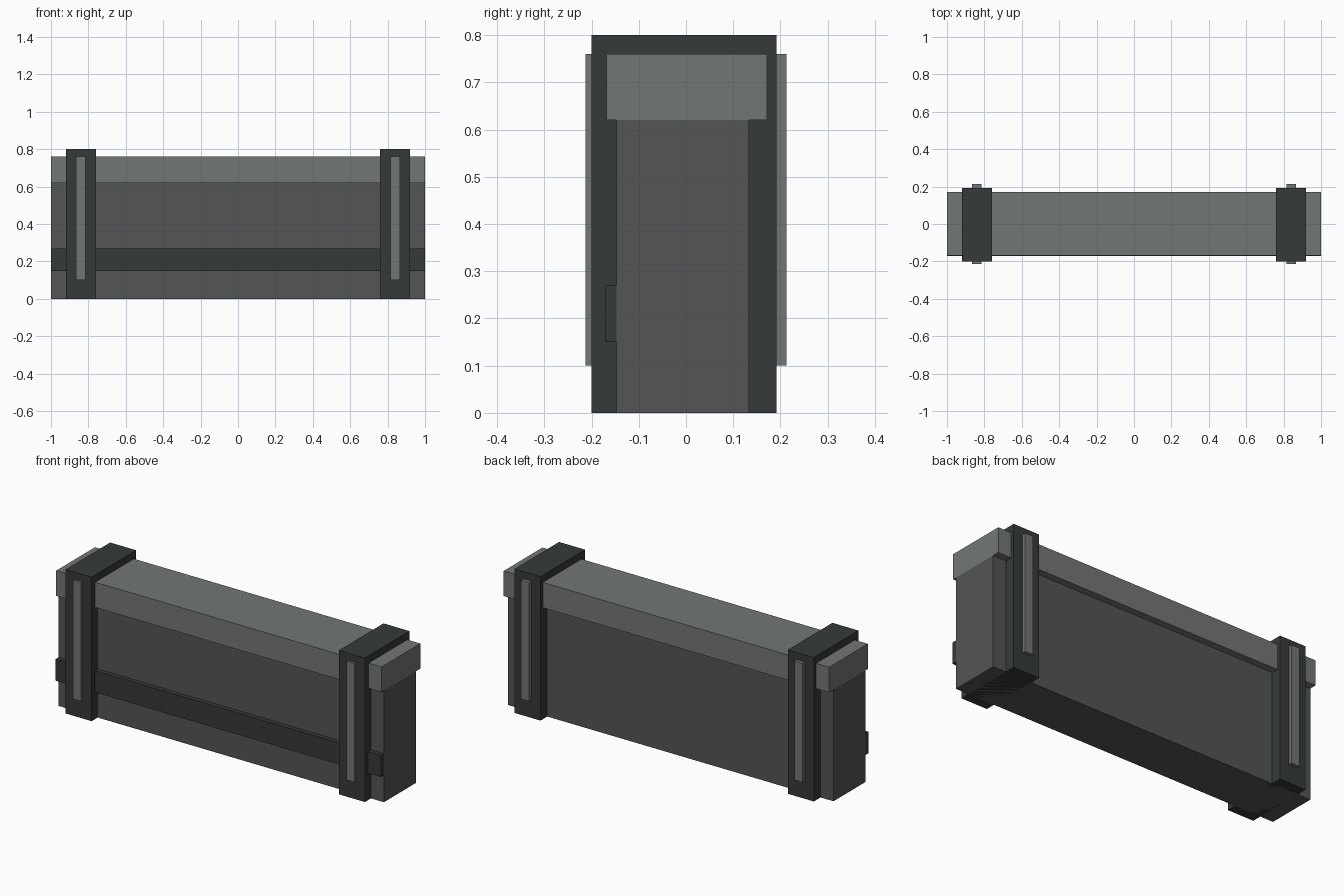
import bpy

if "Cube" in bpy.data.objects:
    bpy.data.objects.remove(bpy.data.objects["Cube"])


def material(name, color):
    m = bpy.data.materials.new(name)
    m.diffuse_color = (*color, 1)
    m.use_nodes = True
    m.node_tree.nodes["Principled BSDF"].inputs["Base Color"].default_value = m.diffuse_color
    return m


WALL = material("wall_grey", (0.085, 0.093, 0.09))
CAP = material("cap_grey", (0.17, 0.185, 0.175))
DARK = material("dark_grey", (0.036, 0.043, 0.041))


def box(name, x, y, z, mat):
    """Box from (min, max) ranges on each axis."""
    (x0, x1), (y0, y1), (z0, z1) = x, y, z
    bpy.ops.mesh.primitive_cube_add(
        size=1, location=((x0 + x1) / 2, (y0 + y1) / 2, (z0 + z1) / 2))
    ob = bpy.context.object
    ob.name = name
    ob.scale = (x1 - x0, y1 - y0, z1 - z0)
    bpy.ops.object.transform_apply(location=False, rotation=False, scale=True)
    ob.data.materials.append(mat)
    return ob


# Wall core, overhanging coping and front rail
box("wall_body", (-1, 1), (-0.147, 0.133), (0, 0.62), WALL)
box("top_cap", (-1, 1), (-0.168, 0.172), (0.62, 0.76), CAP)
box("front_rail", (-1, 1), (-0.172, -0.147), (0.15, 0.27), DARK)

# End posts with a raised pale strip on the front and back
for side, cx in (("left", -0.84), ("right", 0.84)):
    box(f"{side}_post", (cx - 0.08, cx + 0.08), (-0.2, 0.192), (0, 0.8), DARK)
    sx = (cx - 0.025, cx + 0.025)
    box(f"{side}_front_strip", sx, (-0.213, -0.19), (0.1, 0.76), CAP)
    box(f"{side}_back_strip", sx, (0.182, 0.213), (0.1, 0.76), CAP)
